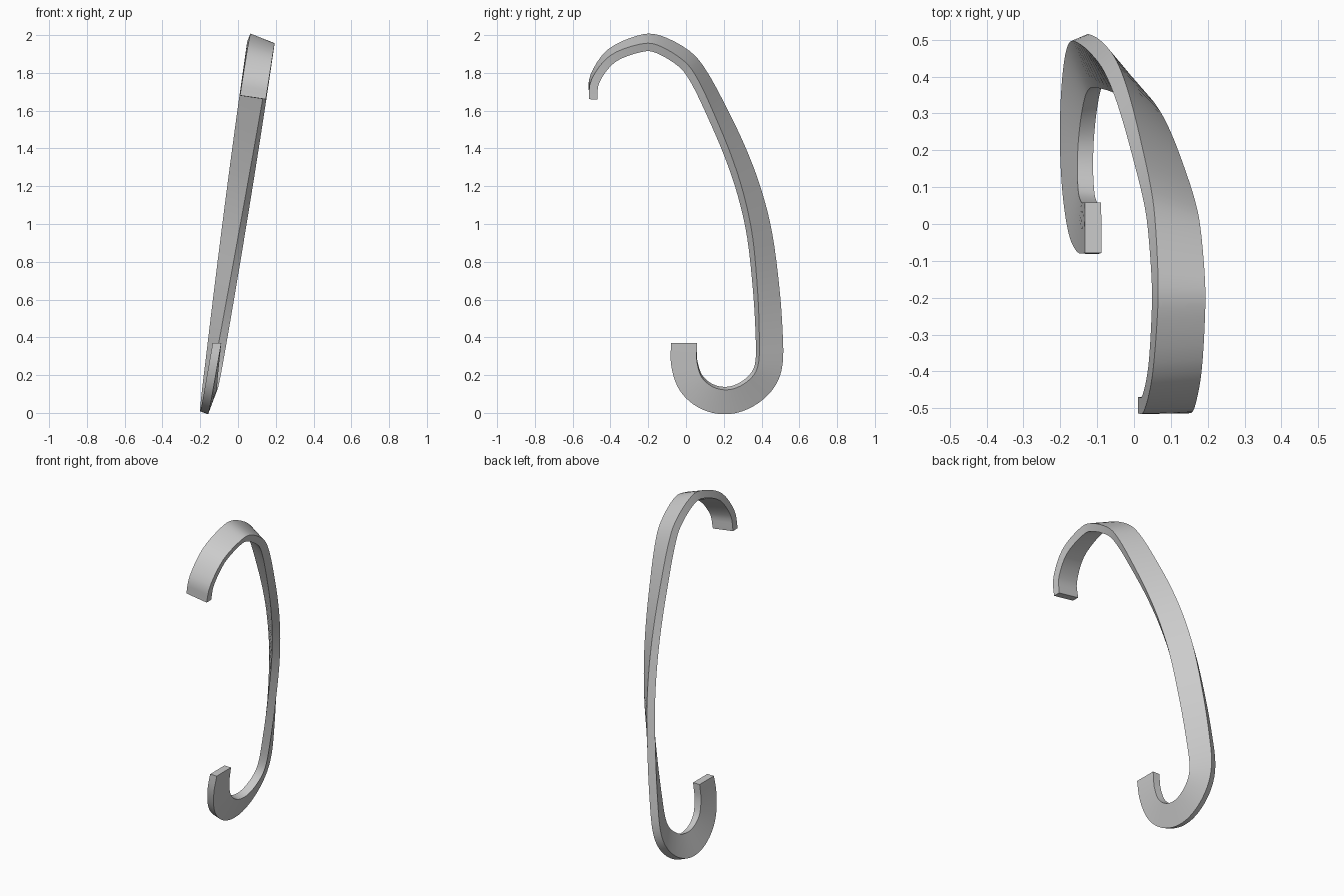
import bpy, bmesh, math
from mathutils import Vector

if "Cube" in bpy.data.objects:
    bpy.data.objects.remove(bpy.data.objects["Cube"])

# Centre line (y, z) of the hook, from upper tip to lower tip
PATH = [(-.492, 1.67), (-.482, 1.77), (-.395, 1.89), (-.25, 1.953), (-.15, 1.953),
        (-.01, 1.875), (.07, 1.775), (.165, 1.59), (.26, 1.38), (.335, 1.17), (.39, .94),
        (.425, .65), (.44, .42), (.44, .27), (.41, .18), (.34, .11), (.25, .07), (.16, .07),
        (.08, .105), (.02, .17), (-.01, .27), (-.01, .37)]
SLOPE, X0 = .146, -.165         # sideways lean of the hook's plane
HALF_W, HALF_T = .069, .0225    # half width and thickness of the bar
STEPS = 4

pts = [Vector((X0 + SLOPE * z, y, z)) for y, z in PATH]
ext = [2 * pts[0] - pts[1]] + pts + [2 * pts[-1] - pts[-2]]


def spline(a, b, c, d, t):
    return .5 * (2 * b + (c - a) * t + (2 * a - 5 * b + 4 * c - d) * t * t
                 + (3 * b - a - 3 * c + d) * t ** 3)


line = [spline(*ext[i:i + 4], k / STEPS) for i in range(len(pts) - 1) for k in range(STEPS)]
line.append(pts[-1])
dist = [0]
for a, b in zip(line, line[1:]):
    dist.append(dist[-1] + (b - a).length)

# Bar: rectangular section swept along the line with a quarter turn of twist
normal = Vector((1, 0, -SLOPE)).normalized()
bm = bmesh.new()
rings = []
for i, p in enumerate(line):
    tan = (line[min(i + 1, len(line) - 1)] - line[max(i - 1, 0)]).normalized()
    out = normal.cross(tan) * -1
    if i == 0:
        print(out)
    out = out if out.dot(normal.cross(tan)) > 0 else -out
    # outward points away from the inside of the C
    if tan.cross(out).dot(normal) < 0:
        out = -out
    a = math.pi / 2 * dist[i] / dist[-1]
    w = (normal * math.cos(a) - out * math.sin(a)) * HALF_W
    t = (normal * math.sin(a) + out * math.cos(a)) * HALF_T
    ring = [p + w + t, p - w + t, p - w - t, p + w - t]
    if i == len(line) - 1:      # lower tip is cut level
        for v in ring:
            v.z = .37
    rings.append([bm.verts.new(v) for v in ring])
for r, s in zip(rings, rings[1:]):
    for k in range(4):
        bm.faces.new((r[k], r[(k + 1) % 4], s[(k + 1) % 4], s[k]))
bm.faces.new(rings[0])
bm.faces.new(rings[-1])
bmesh.ops.recalc_face_normals(bm, faces=bm.faces)

mesh = bpy.data.meshes.new("twisted_hook")
bm.to_mesh(mesh)
bm.free()
hook = bpy.data.objects.new("twisted_hook", mesh)
bpy.context.collection.objects.link(hook)
grey = bpy.data.materials.new("steel grey")
grey.diffuse_color = (.6, .6, .6, 1)
grey.use_nodes = True
grey.node_tree.nodes["Principled BSDF"].inputs["Base Color"].default_value = grey.diffuse_color
mesh.materials.append(grey)
bpy.context.view_layer.objects.active = hook
hook.select_set(True)
bpy.ops.object.shade_smooth_by_angle(angle=math.radians(30))
